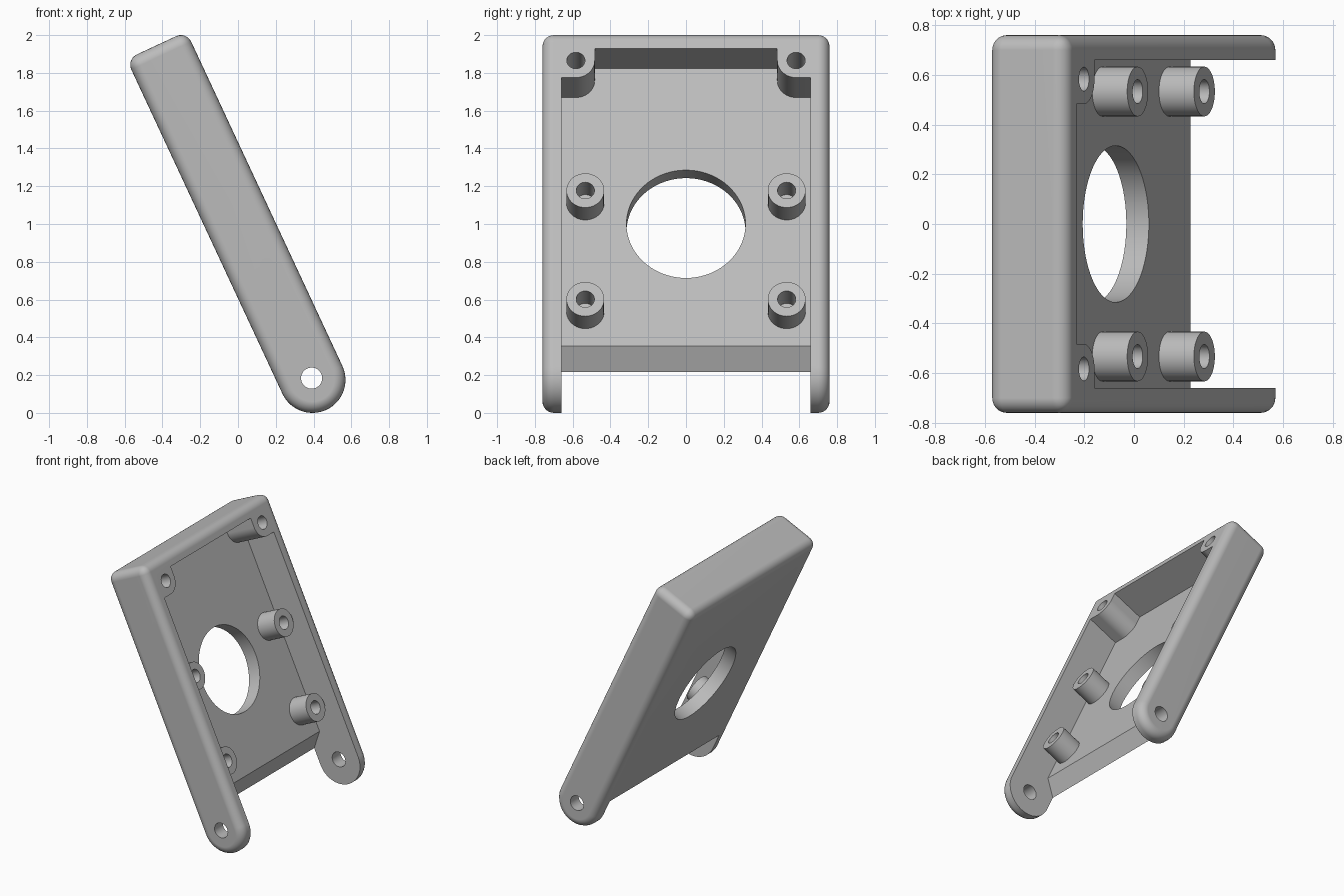
import bpy, bmesh, math
from mathutils import Vector

cube = bpy.data.objects.get("Cube")
if cube:
    bpy.data.objects.remove(cube, do_unlink=True)

# Local frame: x through the thickness, y across, z along the length from the pivot
TILT = math.radians(-25)
PIVOT = (0.394, 0, 0.175)
HALF_T, HALF_W, LENGTH = 0.175, 0.76, 1.954
FLOOR, INNER_W, INNER_TOP = -0.075, 0.66, 1.854
POST_Y, POST_Z, POST_R = 0.583, 1.784, 0.1
BOSS_H, BOSS_R, SCREW_R = 0.155, 0.1, 0.048

grey = bpy.data.materials.new("grey plastic")
grey.use_nodes = True
COLOUR = (0.5, 0.5, 0.5, 1)
grey.diffuse_color = COLOUR
grey.node_tree.nodes["Principled BSDF"].inputs["Base Color"].default_value = COLOUR


def arc(cx, cy, r, start, end, n):
    angles = [math.radians(start + (end - start) * i / n) for i in range(n + 1)]
    return [(cx + r * math.cos(a), cy + r * math.sin(a)) for a in angles]


def circle(cx, cy, r, n=48):
    return arc(cx, cy, r, 0, 360, n)[:-1]


def add_object(name, bm):
    bmesh.ops.recalc_face_normals(bm, faces=bm.faces)
    mesh = bpy.data.meshes.new(name)
    bm.to_mesh(mesh)
    bm.free()
    mesh.materials.append(grey)
    obj = bpy.data.objects.new(name, mesh)
    bpy.context.collection.objects.link(obj)
    return obj


def prism(name, points, axis, low, high):
    """Extrude an outline along x (outline in y, z) or y (outline in x, z)."""
    bm = bmesh.new()
    place = (lambda p: (low, p[0], p[1])) if axis == "x" else (lambda p: (p[0], low, p[1]))
    face = bm.faces.new([bm.verts.new(place(p)) for p in points])
    out = bmesh.ops.extrude_face_region(bm, geom=[face])
    verts = [v for v in out["geom"] if isinstance(v, bmesh.types.BMVert)]
    step = high - low
    bmesh.ops.translate(bm, verts=verts, vec=Vector((step, 0, 0) if axis == "x" else (0, step, 0)))
    return add_object(name, bm)


def bake(obj):
    deps = bpy.context.evaluated_depsgraph_get()
    mesh = bpy.data.meshes.new_from_object(obj.evaluated_get(deps))
    obj.modifiers.clear()
    obj.data = mesh


def cut(obj, cutter):
    mod = obj.modifiers.new("cut", "BOOLEAN")
    mod.operation, mod.solver, mod.object = "DIFFERENCE", "EXACT", cutter
    bake(obj)
    bpy.data.objects.remove(cutter, do_unlink=True)


def finish(obj):
    obj.location = PIVOT
    obj.rotation_euler = (0, TILT, 0)
    bpy.ops.object.select_all(action="DESELECT")
    obj.select_set(True)
    bpy.context.view_layer.objects.active = obj
    bpy.ops.object.shade_smooth_by_angle(angle=math.radians(30))
    obj.modifiers.new("weighted normals", "WEIGHTED_NORMAL").keep_sharp = True


# Outer shell with a round pivot end and softened edges
outline = arc(0, 0, HALF_T, 180, 360, 32) + [(HALF_T, LENGTH), (-HALF_T, LENGTH)]
shell = prism("bracket_shell", outline, "y", -HALF_W, HALF_W)
bevel = shell.modifiers.new("round edges", "BEVEL")
bevel.width, bevel.segments = 0.06, 6
bevel.limit_method, bevel.angle_limit = "ANGLE", math.radians(30)
bake(shell)

# Pocket with an open, chamfered lower end; the corner posts are left standing
pocket_outline = [(FLOOR, INNER_TOP), (0.5, INNER_TOP), (0.5, -0.5), (-0.5, -0.5),
                  (-0.5, -0.225), (FLOOR, 0.234)]
pocket = prism("pocket_cutter", pocket_outline, "y", -INNER_W, INNER_W)
for side in (-1, 1):
    post = [(POST_Y - POST_R, 2.1)] + arc(POST_Y, POST_Z, POST_R, 180, 270, 12) + [(0.9, POST_Z - POST_R), (0.9, 2.1)]
    cut(pocket, prism("post_cutter", [(side * y, z) for y, z in post], "x", -0.3, 0.8))
cut(shell, pocket)

# Large round opening, pivot holes and blind screw holes
cut(shell, prism("opening_cutter", circle(0, 0.945, 0.315, 72), "x", -0.5, 0.1))
cut(shell, prism("pivot_cutter", circle(0, 0.01, 0.056, 32), "y", -1, 1))
for side in (-1, 1):
    cut(shell, prism("screw_cutter", circle(side * POST_Y, POST_Z, SCREW_R, 32), "x", FLOOR, 0.4))
finish(shell)


# Hollow standoffs on the floor
def standoff(name, y, z):
    bm = bmesh.new()
    n = 40
    rings = []
    for radius, x in ((BOSS_R, FLOOR), (BOSS_R, FLOOR + BOSS_H),
                      (SCREW_R, FLOOR + BOSS_H), (SCREW_R, FLOOR)):
        rings.append([bm.verts.new((x, py, pz)) for py, pz in circle(y, z, radius, n)])
    for a, b in zip(rings, rings[1:]):
        for i in range(n):
            j = (i + 1) % n
            bm.faces.new((a[i], b[i], b[j], a[j]))
    obj = add_object(name, bm)
    # Open tube: make sure the outer wall faces outward
    outer = obj.data.polygons[0]
    if outer.normal.dot(outer.center - Vector((outer.center.x, y, z))) < 0:
        obj.data.flip_normals()
    finish(obj)


for level, z in (("lower", 0.434), ("upper", 1.069)):
    for side, y in (("front", -0.533), ("back", 0.533)):
        standoff(f"{level}_{side}_standoff", y, z)
